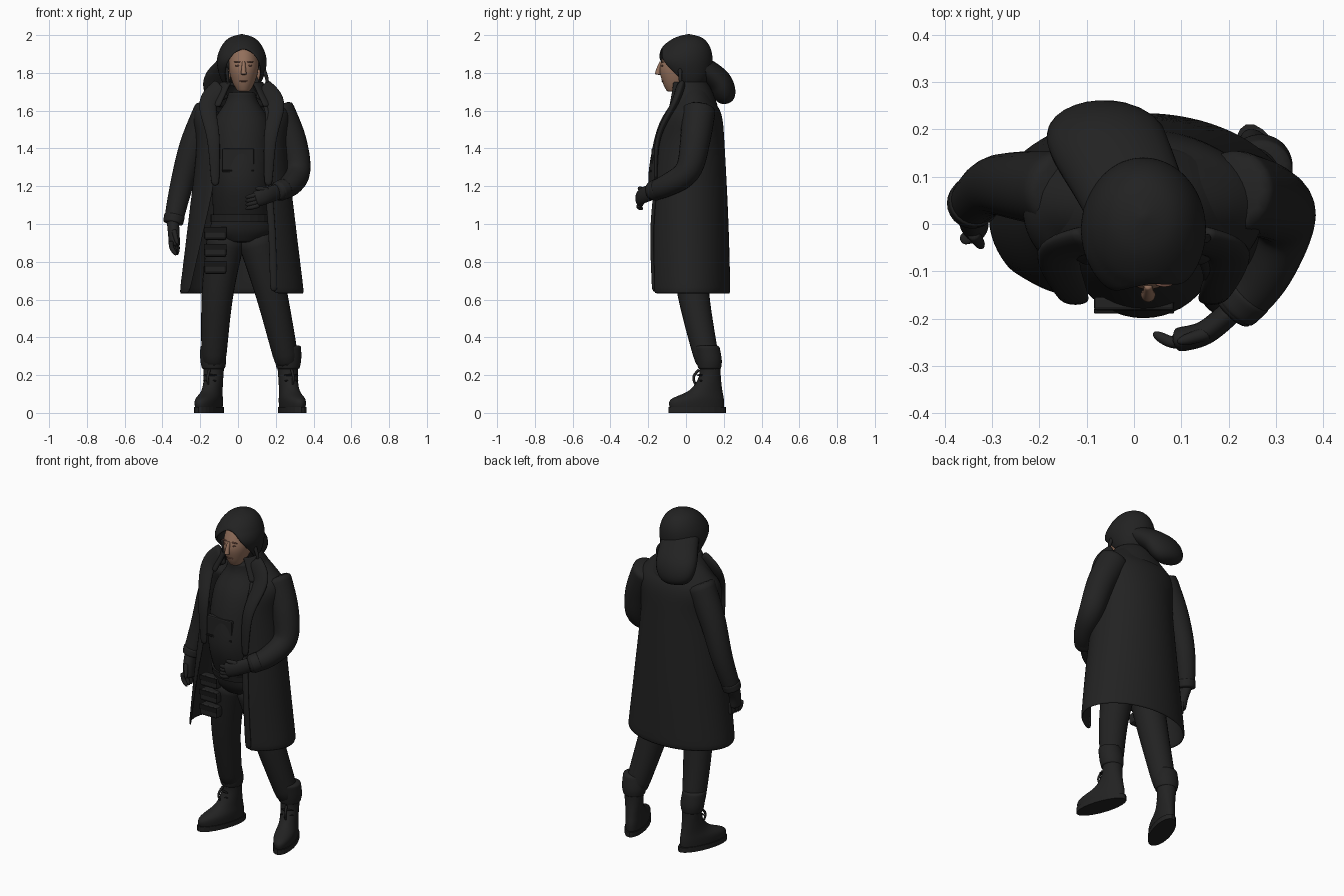
import bpy, bmesh, math
from mathutils import Vector, Matrix

default_cube = bpy.data.objects.get("Cube")
if default_cube:
    bpy.data.objects.remove(default_cube, do_unlink=True)


def material(name, red, green, blue):
    mat = bpy.data.materials.new(name)
    mat.use_nodes = True
    colour = (red, green, blue, 1)
    mat.diffuse_color = colour
    mat.node_tree.nodes["Principled BSDF"].inputs["Base Color"].default_value = colour
    return mat


CLOTH = material("black cloth", .016, .016, .016)
SEAM = material("deep black", .008, .008, .008)
SKIN = material("skin", .29, .16, .105)
LIP = material("lips", .19, .09, .065)
MID = .02  # centre line of the body


def add_object(name, bm, mat, smooth=True):
    bmesh.ops.recalc_face_normals(bm, faces=bm.faces)
    for face in bm.faces:
        face.smooth = smooth
    mesh = bpy.data.meshes.new(name)
    bm.to_mesh(mesh)
    bm.free()
    mesh.materials.append(mat)
    obj = bpy.data.objects.new(name, mesh)
    bpy.context.collection.objects.link(obj)
    return obj


def flowing(rows, steps=4):
    """Fill in rows along a smooth curve through the given ones."""
    keys = [Vector(row) for row in rows]
    keys = [keys[0]] + keys + [keys[-1]]
    result = []
    for before, start, end, after in zip(keys, keys[1:], keys[2:], keys[3:]):
        leave, arrive = (end - before) / 2, (after - start) / 2
        for step in range(steps):
            t = step / steps
            ease = t * t * (3 - 2 * t)
            result.append(start.lerp(end, ease) + leave * t * (1 - t) ** 2 - arrive * t * t * (1 - t))
    return result + [keys[-1]]


def bridge(name, rings, mat, closed=True, thick=0, level=1):
    """Join rings of points into a solid, or into an open sheet of cloth."""
    bm = bmesh.new()
    loops = [[bm.verts.new(point) for point in ring] for ring in rings]
    count = len(loops[0])
    for low, high in zip(loops, loops[1:]):
        for i in range(count if closed else count - 1):
            j = (i + 1) % count
            bm.faces.new((low[i], low[j], high[j], high[i]))
    if closed:
        bm.faces.new(loops[0])
        bm.faces.new(loops[-1])
    bmesh.ops.remove_doubles(bm, verts=bm.verts, dist=.0005)
    obj = add_object(name, bm, mat, smooth=level > 0)
    if thick:
        shell = obj.modifiers.new("Thickness", 'SOLIDIFY')
        shell.thickness = thick
        shell.offset = 0
    if level:
        soften = obj.modifiers.new("Soften", 'SUBSURF')
        soften.levels = soften.render_levels = level
    return obj


def oval(row, centre, angles):
    z, half, front, back = row
    middle, depth = (front + back) / 2, (back - front) / 2
    return [(centre + half * math.cos(a), middle + depth * math.sin(a), z) for a in angles]


def loft(name, rows, mat, centre=MID, level=1):
    """Closed body; each row is height, half width, front y and back y."""
    angles = [math.tau * i / 24 for i in range(24)]
    rows = flowing(rows) if level else rows
    return bridge(name, [oval(row, centre, angles) for row in rows], mat, level=level)


def wrap(name, rows, mat, opening, thick):
    """Garment open at the front; opening gives both edge angles at a height."""
    rings = []
    for row in flowing(rows):
        start, end = opening(row[0])
        angles = [math.radians(start + (end - start) * i / 32) for i in range(33)]
        rings.append(oval(row, MID, angles))
    return bridge(name, rings, mat, closed=False, thick=thick)


def tube(name, path, radii, mat=CLOTH, across=(1, 0, 0), flat=1, tip=0):
    """Tapering limb along a path; tip is the share that rounds off at the end."""
    points = flowing(path)
    last = len(points) - 1
    rings = []
    for i, point in enumerate(points):
        along = (points[min(i + 1, last)] - points[max(i - 1, 0)]).normalized()
        wide = Vector(across)
        wide = (wide - along * wide.dot(along)).normalized()
        deep = along.cross(wide) * flat
        share = i / last
        radius = radii[0] + (radii[1] - radii[0]) * share
        if tip:
            radius *= math.sqrt(1 - .9 * max(0, (share - 1 + tip) / tip) ** 2)
        angles = [math.tau * k / 12 for k in range(12)]
        rings.append([point + (wide * math.cos(a) + deep * math.sin(a)) * radius for a in angles])
    return bridge(name, rings, mat)


def ball(name, centre, size, mat):
    bm = bmesh.new()
    bmesh.ops.create_uvsphere(bm, u_segments=16, v_segments=10, radius=.5)
    bmesh.ops.scale(bm, vec=size, verts=bm.verts)
    bmesh.ops.translate(bm, vec=centre, verts=bm.verts)
    return add_object(name, bm, mat)


def block(name, centre, size, mat=CLOTH):
    bm = bmesh.new()
    bmesh.ops.create_cube(bm, size=1)
    bmesh.ops.scale(bm, vec=size, verts=bm.verts)
    bmesh.ops.translate(bm, vec=centre, verts=bm.verts)
    bevel = add_object(name, bm, mat, smooth=False).modifiers.new("Rounding", 'BEVEL')
    bevel.width = min(size) / 4
    bevel.segments = 2


# Torso, hips and belt
loft("torso", [(1, .15, -.13, .14), (1.2, .16, -.2, .12), (1.4, .16, -.18, .13),
               (1.54, .15, -.14, .14), (1.64, .09, -.08, .08), (1.7, .07, -.07, .06)], CLOTH)
loft("hips", [(.9, .1, -.08, .12), (.96, .17, -.12, .14), (1.04, .15, -.14, .14)], CLOTH)
loft("belt", [(1.01, .165, -.15, .15), (1.05, .165, -.16, .15)], CLOTH, level=0)
block("chest_pouch", (0, -.168, 1.34), (.17, .03, .12))
block("chest_seam", (0, -.184, 1.28), (.17, .01, .01), SEAM)

# Legs, boots and laces
for side, hip, knee, ankle, turn in (("right", -.06, -.11, -.13, -20), ("left", .09, .18, .265, 18)):
    tube(side + "_leg", [(hip, .01, .95), (knee, .04, .62), (ankle, .12, .24)], (.11, .064))
    foot = [
        loft(side + "_boot", [(.02, .056, -.22, .08), (.07, .058, -.22, .08), (.12, .05, -.11, .07),
                              (.2, .052, -.055, .06), (.28, .06, -.06, .06)], CLOTH, centre=0),
        loft(side + "_sole", [(0, .06, -.23, .09), (.03, .06, -.23, .09)], CLOTH, centre=0, level=0),
        loft(side + "_trouser_cuff", [(.23, .06, -.06, .06), (.28, .07, -.07, .065), (.36, .065, -.08, .05)],
             CLOTH, centre=0),
        tube(side + "_lace_end", [(0, -.06, .23), (0, -.09, .19), (0, -.08, .15)], (.008, .006))]
    for k in range(3):
        foot.append(ball(side + "_lace", (0, -.055, .14 + k * .03), (.08, .02, .01), SEAM))
    for part in foot:
        part.matrix_world = Matrix.Translation((ankle, .125, 0)) @ Matrix.Rotation(math.radians(turn), 4, 'Z')

# Thigh pouches
for k in range(3):
    height = .77 + k * .09
    block("thigh_pouch", (-.12, -.09, height), (.12, .06, .07))
    block("thigh_pouch_flap", (-.12, -.12, height + .02), (.12, .01, .03), SEAM)

# Long open coat, collar and lapels
wrap("coat", [(.63, .325, -.2, .23), (1, .28, -.2, .22), (1.4, .235, -.17, .2), (1.57, .25, -.13, .185),
              (1.65, .2, -.07, .145), (1.73, .11, -.05, .11)], CLOTH,
     lambda z: (-60, 210 + 25 * min(1, (z - .6) / .6)), .012)
wrap("collar", [(1.62, .2, -.11, .16), (1.7, .14, -.09, .13), (1.75, .1, -.08, .1)], CLOTH,
     lambda z: (-55, 235), .02)
for side, s in (("right", -1), ("left", 1)):
    tube(side + "_lapel", [(MID + s * .1, -.03, 1.72), (MID + s * .18, -.06, 1.64),
                           (MID + s * .15, -.15, 1.45), (MID + s * .14, -.16, 1.2)], (.065, .02), flat=.4)
tube("left_placket", [(.16, -.16, 1.2), (.18, -.18, .95), (.19, -.17, .64)], (.02, .02), flat=.5)

# Sleeves with turned cuffs
tube("right_sleeve", [(-.14, .07, 1.62), (-.235, .08, 1.42), (-.3, .08, 1.2), (-.345, .04, 1)], (.09, .05))
tube("left_sleeve", [(.2, .07, 1.62), (.28, .05, 1.45), (.315, .01, 1.28), (.27, -.11, 1.2),
                     (.2, -.19, 1.17)], (.095, .05))
tube("right_cuff", [(-.335, .05, 1.05), (-.345, .04, 1)], (.058, .055))
tube("left_cuff", [(.25, -.14, 1.19), (.21, -.18, 1.17)], (.058, .056))

# Gloved hands
tube("right_palm", [(-.345, .04, 1.02), (-.34, .01, .95), (-.335, 0, .88)], (.034, .03), flat=1.3)
tube("left_palm", [(.21, -.18, 1.17), (.15, -.23, 1.15), (.09, -.245, 1.13)], (.045, .045),
     across=(0, 0, 1), flat=.6)
for k in range(4):
    spread = (k - 1.5) * .02
    tube("right_finger", [(-.34 + spread / 2, spread, .91), (-.335 + spread / 2, spread, .87),
                          (-.325, spread, .835)], (.014, .011), tip=.3)
    tube("left_finger", [(.11, -.245, 1.13 + spread), (.08, -.25, 1.12 + spread), (.04, -.23, 1.11 + spread)],
         (.015, .011), across=(0, 0, 1), tip=.3)
tube("right_thumb", [(-.34, -.02, .97), (-.32, -.05, .89)], (.015, .01), tip=.3)
tube("left_thumb", [(.16, -.23, 1.18), (.09, -.25, 1.19)], (.016, .011), across=(0, 0, 1), tip=.3)

# Head and face
FACE = .03
loft("head", [(1.7, .03, -.1, -.04), (1.75, .06, -.125, .03), (1.83, .08, -.14, .08), (1.93, .07, -.1, .08)],
     SKIN, centre=FACE)
tube("nose", [(FACE, -.13, 1.86), (FACE, -.145, 1.82), (FACE, -.15, 1.79)], (.008, .017), SKIN)
ball("mouth", (FACE, -.122, 1.757), (.045, .015, .01), LIP)
for s in (-1, 1):
    ball("eye", (FACE + s * .032, -.126, 1.838), (.026, .01, .009), LIP)
    ball("eyebrow", (FACE + s * .034, -.126, 1.858), (.038, .014, .006), LIP)
    ball("ear", (FACE + s * .08, 0, 1.79), (.02, .04, .06), SKIN)


# Slouched hat framing the face, with loose strands
def face_opening(z):
    spread = 62 * math.sqrt(max(0, (1.93 - z) / .17))
    return spread - 85, 275 - spread


wrap("hat", [(1.73, .085, -.04, .09), (1.78, .11, -.1, .12), (1.86, .127, -.16, .135), (1.93, .108, -.125, .125),
             (1.98, .065, -.06, .085), (2, .0001, .015, .0152)], CLOTH, face_opening, .012)
tube("hat_tail", [(.02, .01, 1.87), (-.02, .1, 1.815), (-.06, .18, 1.745), (-.08, .22, 1.64)],
     (.11, .145), flat=.55, tip=.4)
tube("left_strand", [(.13, -.03, 1.83), (.155, -.03, 1.76), (.14, -.02, 1.7)], (.013, .005))
tube("right_strand", [(-.06, -.07, 1.83), (-.05, -.06, 1.72)], (.011, .005))
